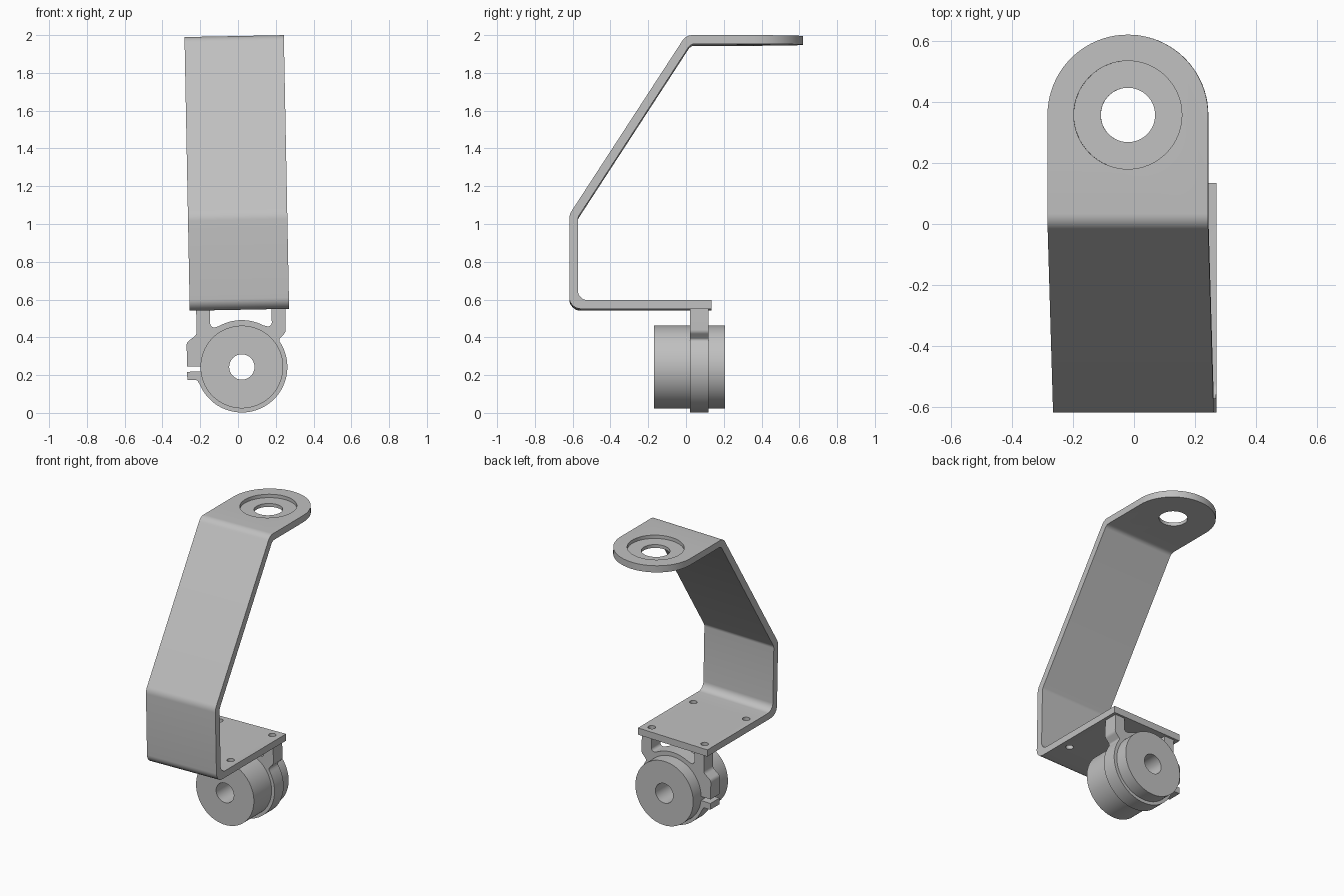
import bpy, bmesh, math
from mathutils import Matrix, Vector

if "Cube" in bpy.data.objects:
    bpy.data.objects.remove(bpy.data.objects["Cube"], do_unlink=True)

gray = bpy.data.materials.new("plain gray")
gray.use_nodes = True
COLOR = (0.53, 0.53, 0.53, 1)
gray.diffuse_color = COLOR
gray.node_tree.nodes["Principled BSDF"].inputs["Base Color"].default_value = COLOR

# The whole assembly leans slightly sideways
LEAN = Matrix.Translation((0.018, 0, 0)) @ Matrix.Rotation(math.radians(-1.1), 4, 'Y')


def fillet(points, steps=6):
    """Round polygon corners; each point is (u, v) or (u, v, radius)."""
    out = []
    n = len(points)
    for i, p in enumerate(points):
        c = Vector(p[:2])
        if len(p) < 3:
            out.append(c)
            continue
        a = (Vector(points[i - 1][:2]) - c).normalized()
        b = (Vector(points[(i + 1) % n][:2]) - c).normalized()
        half = a.angle(b) / 2
        start, end = c + a * p[2] / math.tan(half), c + b * p[2] / math.tan(half)
        center = c + (a + b).normalized() * p[2] / math.sin(half)
        for k in range(steps + 1):
            d = start.lerp(end, k / steps) - center
            out.append(center + d.normalized() * p[2])
    return out


def arc(cx, cy, r, a0, a1, steps):
    return [(cx + r * math.cos(math.radians(a0 + (a1 - a0) * k / steps)),
             cy + r * math.sin(math.radians(a0 + (a1 - a0) * k / steps)))
            for k in range(steps + 1)]


def circle(cx, cy, r, steps=64):
    return arc(cx, cy, r, 0, 360, steps)[:-1]


def prism(name, outline, axis, lo, hi):
    """Extrude a 2D outline along one axis."""
    place = {'X': lambda u, v, w: (w, u, v),
             'Y': lambda u, v, w: (u, w, v),
             'Z': lambda u, v, w: (u, v, w)}[axis]
    bm = bmesh.new()
    face = bm.faces.new([bm.verts.new(place(u, v, lo)) for u, v in outline])
    top = bmesh.ops.extrude_face_region(bm, geom=[face])["geom"]
    move = Vector(place(0, 0, hi - lo))
    bmesh.ops.translate(bm, vec=move, verts=[g for g in top if isinstance(g, bmesh.types.BMVert)])
    bmesh.ops.recalc_face_normals(bm, faces=bm.faces)
    mesh = bpy.data.meshes.new(name)
    bm.to_mesh(mesh)
    bm.free()
    mesh.materials.append(gray)
    obj = bpy.data.objects.new(name, mesh)
    bpy.context.collection.objects.link(obj)
    return obj


def activate(obj):
    bpy.ops.object.select_all(action='DESELECT')
    obj.select_set(True)
    bpy.context.view_layer.objects.active = obj


def carve(obj, cutter, operation='DIFFERENCE'):
    cutter.hide_render = True
    mod = obj.modifiers.new("carve", 'BOOLEAN')
    mod.operation, mod.solver, mod.object = operation, 'EXACT', cutter
    activate(obj)
    bpy.ops.object.modifier_apply(modifier=mod.name)
    bpy.data.objects.remove(cutter, do_unlink=True)


def finish(obj):
    obj.data.transform(LEAN)
    activate(obj)
    bpy.ops.object.shade_smooth_by_angle(angle=math.radians(30))


# Bent strap: outer line, plus the same line offset inward by the thickness
T, HALF, EYE = 0.046, 0.263, 0.357
outer = [Vector(p) for p in ((0.135, 0.546), (-0.618, 0.546), (-0.618, 1.045),
                             (0.0, 1.995), (0.7, 1.995))]


def normal(a, b):
    d = (b - a).normalized()
    return Vector((d.y, -d.x))


inner = []
for i, p in enumerate(outer):
    n1 = normal(outer[max(i - 1, 0)], outer[max(i, 1)])
    n2 = normal(outer[min(i, 3)], outer[min(i + 1, 4)])
    inner.append(p + (n1 + n2) * T / (1 + n1.dot(n2)))

radii_out, radii_in = (0.06, 0.08, 0.06), (0.05, 0.04, 0.04)
profile = ([outer[0][:]] + [(p.x, p.y, r) for p, r in zip(outer[1:4], radii_out)] + [outer[4][:]]
           + [inner[4][:]] + [(p.x, p.y, r) for p, r in zip(inner[3:0:-1], radii_in[::-1])]
           + [inner[0][:]])
strap = prism("bent_strap", fillet(profile), 'X', -HALF, HALF)

# Rounded end, recessed eye and screw holes
plan = [(-HALF, -1), (HALF, -1)] + arc(0, EYE, HALF, 0, 180, 40)
wide = [(u * 2 if v == -1 else u, v) for u, v in plan]
cap = [(-0.4, -1), (0.4, -1), (0.4, 0.2), (HALF, 0.2)] + arc(0, EYE, HALF, 0, 180, 40) \
    + [(-HALF, 0.2), (-0.4, 0.2)]
carve(strap, prism("plan_cutter", cap, 'Z', 0, 3), 'INTERSECT')
carve(strap, prism("recess_cutter", circle(0, EYE, 0.177), 'Z', 1.972, 2.2))
carve(strap, prism("eye_cutter", circle(0, EYE, 0.089), 'Z', 1.8, 2.2))
for x in (-0.2, 0.2):
    for y in (0.075, -0.375):
        carve(strap, prism("screw_cutter", circle(x, y, 0.024, 24), 'Z', 0.4, 0.7))
finish(strap)

# Split clamp hanging below the strap
CX, CZ = 0.007, 0.243
clamp_outline = (
    [(0.236, 0.305), (0.236, 0.18, 0.03), (0.2, 0.143, 0.015)]
    + arc(0, 0, 0.241, 33, -156, 50)
    + [(-0.238, -0.063, 0.02), (-0.29, -0.063), (-0.29, -0.02), (-0.2, -0.02),
       (-0.2, 0.008), (-0.29, 0.008), (-0.29, 0.135, 0.03), (-0.236, 0.175, 0.03),
       (-0.236, 0.305), (-0.163, 0.305), (-0.163, 0.205, 0.02)]
    + arc(0, 0, 0.248, 118, 62, 16)
    + [(0.163, 0.205, 0.02), (0.163, 0.305)])
shifted = [(u + CX, v + CZ) for u, v in fillet(clamp_outline)]
clamp = prism("split_clamp", shifted, 'Y', 0.022, 0.12)
carve(clamp, prism("bore_cutter", circle(CX, CZ, 0.21), 'Y', -0.5, 0.5))
finish(clamp)

# Round body held by the clamp
drum = prism("clamped_drum", circle(CX, CZ, 0.219, 72), 'Y', -0.17, 0.206)
carve(drum, prism("axle_cutter", circle(CX, CZ, 0.067, 48), 'Y', -0.5, 0.5))
finish(drum)
